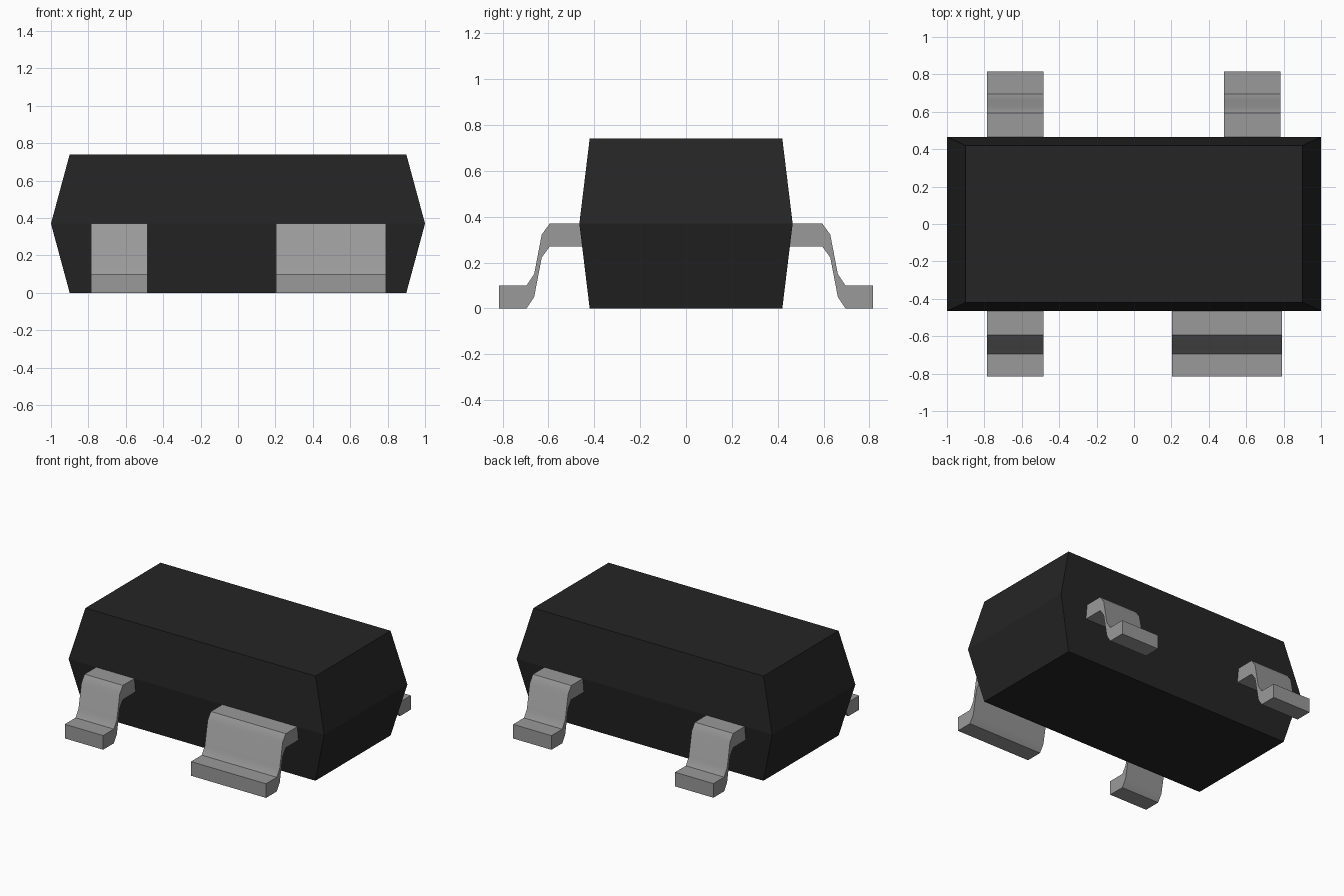
import bpy, bmesh

cube = bpy.data.objects.get("Cube")
if cube:
    bpy.data.objects.remove(cube, do_unlink=True)


def make_material(name, colour, metallic=0.0):
    mat = bpy.data.materials.new(name)
    mat.use_nodes = True
    mat.diffuse_color = colour
    bsdf = mat.node_tree.nodes["Principled BSDF"]
    bsdf.inputs["Base Color"].default_value = colour
    bsdf.inputs["Roughness"].default_value = 0.6
    return mat


black = make_material("black plastic", (0.018, 0.018, 0.018, 1))
grey = make_material("grey metal", (0.32, 0.32, 0.32, 1))


def finish(bm, name, mat):
    bmesh.ops.recalc_face_normals(bm, faces=bm.faces)
    mesh = bpy.data.meshes.new(name)
    bm.to_mesh(mesh)
    bm.free()
    mesh.materials.append(mat)
    obj = bpy.data.objects.new(name, mesh)
    bpy.context.scene.collection.objects.link(obj)
    return obj


# Body: stacked rectangles, widest at mid height
bm = bmesh.new()
rings = []
for hx, hy, z in ((0.9, 0.42, 0), (1.0, 0.465, 0.37), (0.9, 0.42, 0.74)):
    rings.append([bm.verts.new((sx * hx, sy * hy, z))
                  for sx, sy in ((-1, -1), (1, -1), (1, 1), (-1, 1))])
for low, high in zip(rings, rings[1:]):
    for i in range(4):
        j = (i + 1) % 4
        bm.faces.new((low[i], low[j], high[j], high[i]))
bm.faces.new(rings[0])
bm.faces.new(rings[-1])
finish(bm, "body", black)

# Leads: gull-wing path with constant vertical thickness, extruded along x
PATH = ((0.43, 0.27), (0.594, 0.27), (0.629, 0.222), (0.662, 0.05),
        (0.695, 0.0), (0.815, 0.0))
THICK = 0.1


def make_lead(name, x0, x1, side):
    bm = bmesh.new()
    rows = [[bm.verts.new((x, side * y, z + dz))
             for x, dz in ((x0, 0), (x1, 0), (x1, THICK), (x0, THICK))]
            for y, z in PATH]
    for a, b in zip(rows, rows[1:]):
        for i in range(4):
            j = (i + 1) % 4
            bm.faces.new((a[i], a[j], b[j], b[i]))
    bm.faces.new(rows[0])
    bm.faces.new(rows[-1])
    obj = finish(bm, name, grey)
    bpy.ops.object.select_all(action='DESELECT')
    obj.select_set(True)
    bpy.context.view_layer.objects.active = obj
    bpy.ops.object.shade_smooth_by_angle(angle=0.52)


for name, x0, x1, side in (("front_right_lead", -0.785, -0.485, -1),
                           ("front_left_wide_lead", 0.203, 0.79, -1),
                           ("back_right_lead", -0.785, -0.485, 1),
                           ("back_left_lead", 0.482, 0.782, 1)):
    make_lead(name, x0, x1, side)
